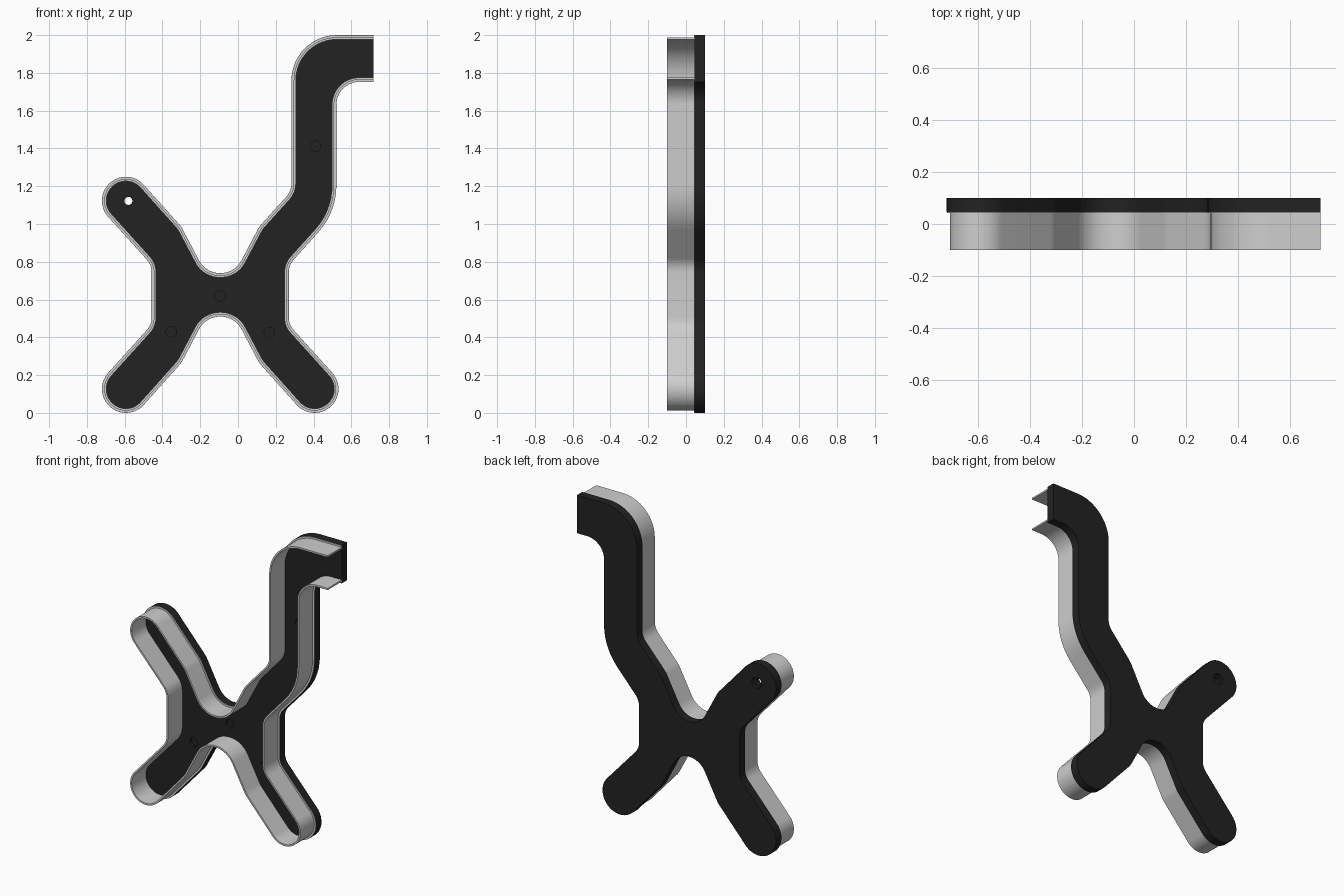
import bpy, bmesh, math
from mathutils import Vector

cube = bpy.data.objects.get("Cube")
if cube:
    bpy.data.objects.remove(cube, do_unlink=True)


def material(name, value):
    m = bpy.data.materials.new(name)
    m.use_nodes = True
    m.diffuse_color = (value, value, value, 1)
    m.node_tree.nodes["Principled BSDF"].inputs["Base Color"].default_value = (value, value, value, 1)
    return m


BLACK = material("matte black", 0.016)
GREY = material("light grey", 0.62)
FRONT, SEAM, BACK = -0.10, 0.046, 0.10
ARM_R = 0.127
DX, DZ = 0.67, 0.743


def cap(x, z, sx, sz):
    """Two corners that round into the semicircular end of an arm."""
    c, d = Vector((x, z)), Vector((sx * DX, sz * DZ))
    left = Vector((-d.y, d.x))
    return [(*(c + ARM_R * (d + s * left)), ARM_R - 0.0005) for s in (1, -1)]


# Outline corners as x, z, fillet radius, from one side of the open end to the other
corners = [
    (0.717, 1.752, 0), (0.521, 1.752, 0.12), (0.521, 1.062, 0.37),
    (0.269, 0.783, 0.1), (0.269, 0.467, 0.1),
    *cap(0.405, 0.127, 1, -1),
    (0.112, 0.265, 0.15), (-0.017, 0.51, 0.124), (-0.171, 0.51, 0.124), (-0.30, 0.265, 0.15),
    *cap(-0.593, 0.127, -1, -1),
    (-0.457, 0.467, 0.1), (-0.457, 0.783, 0.1),
    *cap(-0.593, 1.123, -1, 1),
    (-0.30, 0.985, 0.15), (-0.171, 0.74, 0.124), (-0.017, 0.74, 0.124), (0.112, 0.985, 0.15),
    (0.283, 1.175, 0.1), (0.283, 2.0, 0.24), (0.717, 2.0, 0),
]


def rounded(corners):
    pts = []
    for i, (x, z, r) in enumerate(corners):
        p = Vector((x, z))
        if r == 0:
            pts.append(p)
            continue
        a = (Vector(corners[i - 1][:2]) - p).normalized()
        b = (Vector(corners[i + 1][:2]) - p).normalized()
        half = a.angle(b) / 2
        c = p + (a + b).normalized() * r / math.sin(half)
        s, e = p + a * r / math.tan(half) - c, p + b * r / math.tan(half) - c
        start = math.atan2(s.y, s.x)
        turn = (math.atan2(e.y, e.x) - start + math.pi) % math.tau - math.pi
        steps = max(4, math.ceil(abs(turn) / 0.12))
        for k in range(steps + 1):
            t = start + turn * k / steps
            pts.append(c + r * Vector((math.cos(t), math.sin(t))))
    return pts


outline = rounded(corners)


def inset(d):
    """Outline moved inwards by d; the open end keeps its x position."""
    out = []
    for i, p in enumerate(outline):
        t = (outline[min(i + 1, len(outline) - 1)] - outline[max(i - 1, 0)]).normalized()
        out.append(p + d * Vector((t.y, -t.x)))
    return out


def finish(name, bm, mat):
    bmesh.ops.recalc_face_normals(bm, faces=bm.faces)
    me = bpy.data.meshes.new(name)
    bm.to_mesh(me)
    bm.free()
    me.materials.append(mat)
    ob = bpy.data.objects.new(name, me)
    bpy.context.collection.objects.link(ob)
    return ob


def activate(ob):
    bpy.ops.object.select_all(action='DESELECT')
    ob.select_set(True)
    bpy.context.view_layer.objects.active = ob


def smooth(ob):
    activate(ob)
    bpy.ops.object.shade_smooth_by_angle(angle=math.radians(30))


def strip(name, d0, d1, y0, y1, mat):
    """Rectangular section swept along the outline, open at the ends."""
    bm = bmesh.new()
    outer, inner = inset(d0), inset(d1)
    rings = [[bm.verts.new((q.x, y, q.y)) for q, y in ((o, y0), (o, y1), (n, y1), (n, y0))]
             for o, n in zip(outer, inner)]
    for a, b in zip(rings, rings[1:]):
        for k in range(4):
            m = (k + 1) % 4
            bm.faces.new((a[k], a[m], b[m], b[k]))
    bm.faces.new(rings[0])
    bm.faces.new(rings[-1])
    smooth(finish(name, bm, mat))


# Back plate
bm = bmesh.new()
face = bm.faces.new([bm.verts.new((p.x, SEAM, p.y)) for p in outline])
ext = bmesh.ops.extrude_face_region(bm, geom=[face])
bmesh.ops.translate(bm, vec=(0, BACK - SEAM, 0),
                    verts=[v for v in ext["geom"] if isinstance(v, bmesh.types.BMVert)])
plate = finish("back_plate", bm, BLACK)


def drill(x, z, r, y0, y1):
    bpy.ops.mesh.primitive_cylinder_add(vertices=32, radius=r, depth=y1 - y0,
                                        location=(x, (y0 + y1) / 2, z), rotation=(math.pi / 2, 0, 0))
    cutter = bpy.context.object
    cutter.name = "hole_cutter"
    cutter.hide_render = True
    cutter.data.materials.append(BLACK)
    activate(plate)
    mod = plate.modifiers.new("hole", 'BOOLEAN')
    mod.operation, mod.solver, mod.object = 'DIFFERENCE', 'EXACT', cutter
    bpy.ops.object.modifier_apply(modifier=mod.name)
    bpy.data.objects.remove(cutter, do_unlink=True)


# Cable hole with a wider mouth at the back, then the shallow mounting holes
drill(-0.58, 1.122, 0.021, 0, 0.2)
drill(-0.58, 1.122, 0.036, 0.08, 0.2)
for x, z in ((0.41, 1.412), (-0.094, 0.62), (-0.353, 0.43), (0.166, 0.425)):
    drill(x, z, 0.028, 0, SEAM + 0.02)
smooth(plate)

# Side wall and the flange that seats it on the plate
strip("side_wall", 0.012, 0.023, FRONT, SEAM, GREY)
strip("wall_flange", 0.001, 0.023, SEAM - 0.003, SEAM, GREY)
